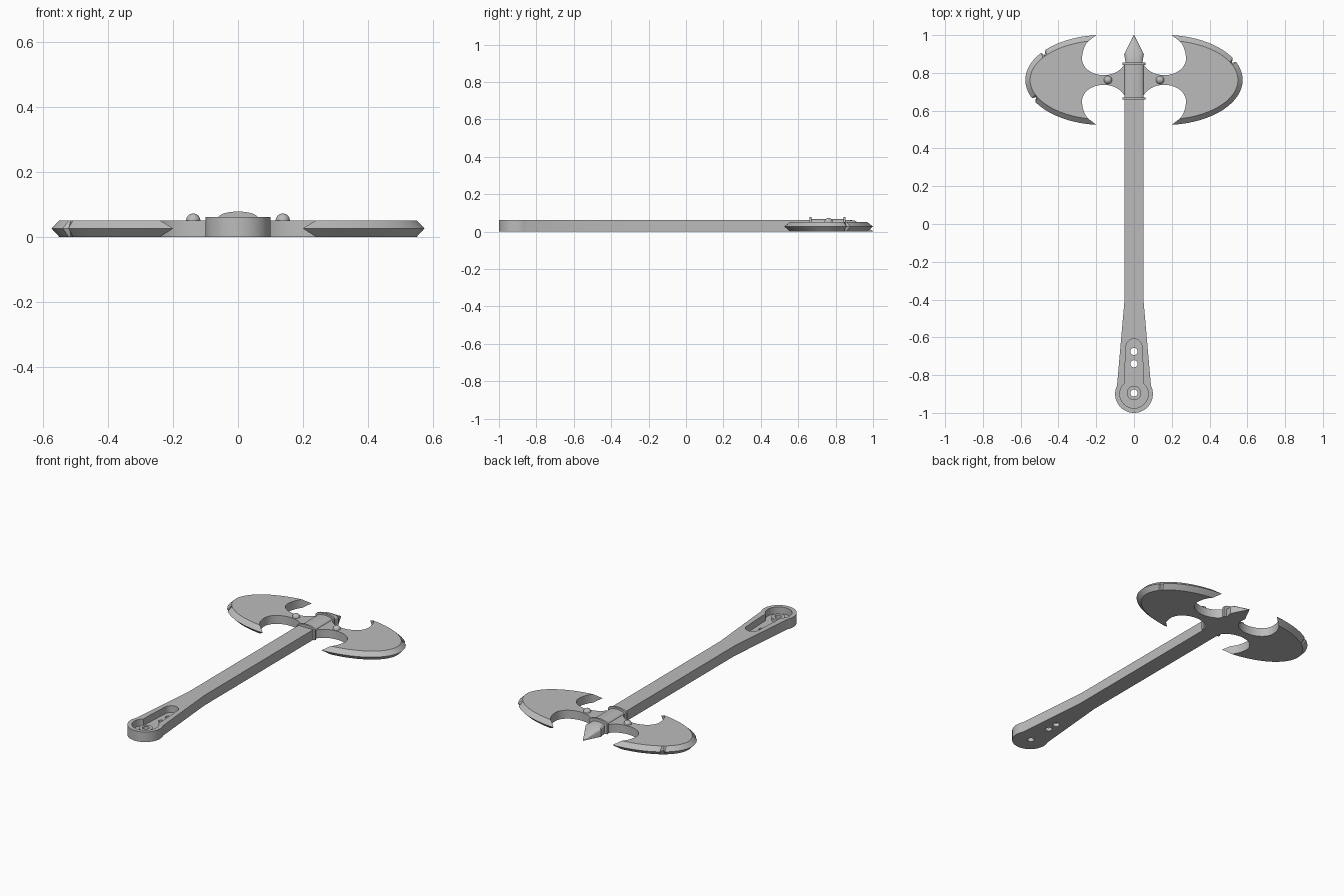
import bpy
import bmesh
from math import cos, sin, radians, pi

cube = bpy.data.objects.get("Cube")
if cube:
    bpy.data.objects.remove(cube)

steel = bpy.data.materials.new("steel grey")
steel.use_nodes = True
GREY = (0.5, 0.5, 0.5, 1)
steel.diffuse_color = GREY
steel.node_tree.nodes["Principled BSDF"].inputs["Base Color"].default_value = GREY

HEAD_Y = 0.7625    # middle of the axe head
END_Y = -0.9       # centre of the rounded pommel


def finish(bm, name, smooth=True):
    bmesh.ops.recalc_face_normals(bm, faces=bm.faces)
    mesh = bpy.data.meshes.new(name)
    bm.to_mesh(mesh)
    bm.free()
    mesh.materials.append(steel)
    obj = bpy.data.objects.new(name, mesh)
    bpy.context.collection.objects.link(obj)
    if smooth:
        shade(obj)
    return obj


def shade(obj):
    bpy.ops.object.select_all(action='DESELECT')
    obj.select_set(True)
    bpy.context.view_layer.objects.active = obj
    bpy.ops.object.shade_smooth_by_angle(angle=radians(30))


def arc(cx, cy, rx, ry, a0, a1, n):
    angles = [radians(a0 + (a1 - a0) * i / n) for i in range(n + 1)]
    return [(cx + rx * cos(a), cy + ry * sin(a)) for a in angles]


def prism(name, outline, z0, z1):
    bm = bmesh.new()
    low = [bm.verts.new((x, y, z0)) for x, y in outline]
    high = [bm.verts.new((x, y, z1)) for x, y in outline]
    bm.faces.new(low[::-1])
    bm.faces.new(high)
    for i in range(len(low)):
        j = (i + 1) % len(low)
        bm.faces.new((low[i], low[j], high[j], high[i]))
    return finish(bm, name, False)


def disc(name, y, r, z0, z1):
    return prism(name, arc(0, y, r, r, 0, 350, 35), z0, z1)


def boolean(target, tool, operation):
    mod = target.modifiers.new("cut", 'BOOLEAN')
    mod.operation = operation
    mod.solver = 'EXACT'
    mod.object = tool
    bpy.context.view_layer.objects.active = target
    bpy.ops.object.modifier_apply(modifier=mod.name)
    bpy.data.objects.remove(tool)


# Handle: straight shaft flaring to a round pommel
grip = [(0.05, 0.66), (0.05, -0.4)]
mirrored = [(-x, y) for x, y in grip[::-1]]
pommel = arc(0, END_Y, 0.1, 0.1, 205 - 360 - 180 + 360, -205 + 180, 1)
pommel = arc(0, END_Y, 0.1, 0.1, 26, -206, 40)
handle = prism("handle", grip + pommel + mirrored, 0, 0.062)

# Keyhole pocket, raised eyelet and through holes
pocket = (arc(0, -0.65, 0.042, 0.042, 0, 180, 18) + [(-0.05, -0.8)]
          + arc(0, END_Y, 0.075, 0.075, 132, 408, 36) + [(0.05, -0.8)])
boolean(handle, prism("pocket", pocket, 0.02, 0.1), 'DIFFERENCE')
boolean(handle, disc("eyelet", -0.895, 0.038, 0.01, 0.04), 'UNION')
for y in (-0.895, -0.74, -0.675):
    boolean(handle, disc("hole", y, 0.019, -0.05, 0.1), 'DIFFERENCE')
shade(handle)


# Domed bars lofted along y from stations of (y, half width, side height, crown height)
def domed_bar(name, stations):
    bm = bmesh.new()
    rings = []
    for y, w, side, crown in stations:
        ring = [(-w, 0)] + [(w * cos(a), side + (crown - side) * sin(a))
                            for a in [pi - pi * i / 14 for i in range(15)]] + [(w, 0)]
        rings.append([bm.verts.new((x, y, z)) for x, z in ring])
    bm.faces.new(rings[0])
    bm.faces.new(rings[-1][::-1])
    for a, b in zip(rings, rings[1:]):
        for i in range(len(a)):
            j = (i + 1) % len(a)
            bm.faces.new((a[i], a[j], b[j], b[i]))
    bmesh.ops.remove_doubles(bm, verts=bm.verts, dist=0.0001)
    return finish(bm, name)


domed_bar("hub", [(0.66, 0.05, 0.052, 0.068), (0.85, 0.05, 0.052, 0.068)])
for name, y in (("lower_collar", 0.665), ("upper_collar", 0.848)):
    domed_bar(name, [(y - 0.006, 0.062, 0.058, 0.079), (y + 0.006, 0.062, 0.058, 0.079)])
domed_bar("spike", [(0.85, 0.044, 0.045, 0.062), (0.9, 0.052, 0.04, 0.06),
                    (1.0, 0.001, 0.001, 0.002)])


# Blades: flat cheeks, double bevelled edge, scooped inner sides, nicks in the edge
def blade(name, side, nicks):
    n = 64
    edge = arc(0.16, HEAD_Y, 0.415, 0.2385, 84.5, -84.5, n)
    cheek = arc(0.16, HEAD_Y, 0.39, 0.21, 78, -78, n)
    for k in nicks:
        (ex, ey), (cx, cy) = edge[k], cheek[k]
        edge[k] = (ex + (cx - ex) * 0.8, ey + (cy - ey) * 0.8)
    scoop = (arc(0.16, 0.875, 0.115, 0.135, 45, 0, 8)[1:]
             + arc(0.16, 0.875, 0.115, 0.087, 0, -150, 20)[1:] + [(0.05, 0.845)])
    lower = [(x, 2 * HEAD_Y - y) for x, y in scoop]
    outline = cheek + lower + scoop[::-1]
    bm = bmesh.new()
    top = [bm.verts.new((side * x, y, 0.052)) for x, y in outline]
    low = [bm.verts.new((side * x, y, 0)) for x, y in outline]
    rim = [bm.verts.new((side * x, y, 0.027)) for x, y in edge]
    bm.faces.new(top)
    bm.faces.new(low[::-1])
    for i in range(n):
        bm.faces.new((top[i], top[i + 1], rim[i + 1], rim[i]))
        bm.faces.new((rim[i], rim[i + 1], low[i + 1], low[i]))
    for i in range(n, len(top)):
        j = (i + 1) % len(top)
        bm.faces.new((top[i], top[j], low[j], low[i]))
    for i in (0, n):
        bm.faces.new((top[i], rim[i], low[i]))
    finish(bm, name)


blade("left_blade", 1, [22])
blade("right_blade", -1, [17, 42])

# Rivets
for name, x in (("left_rivet", 0.138), ("right_rivet", -0.138)):
    bm = bmesh.new()
    bmesh.ops.create_uvsphere(bm, u_segments=24, v_segments=12, radius=0.022)
    for v in bm.verts:
        v.co = (v.co.x + x, v.co.y + HEAD_Y, max(v.co.z, 0) + 0.051)
    bmesh.ops.remove_doubles(bm, verts=bm.verts, dist=0.0001)
    bmesh.ops.dissolve_degenerate(bm, edges=bm.edges, dist=0.0001)
    finish(bm, name)
